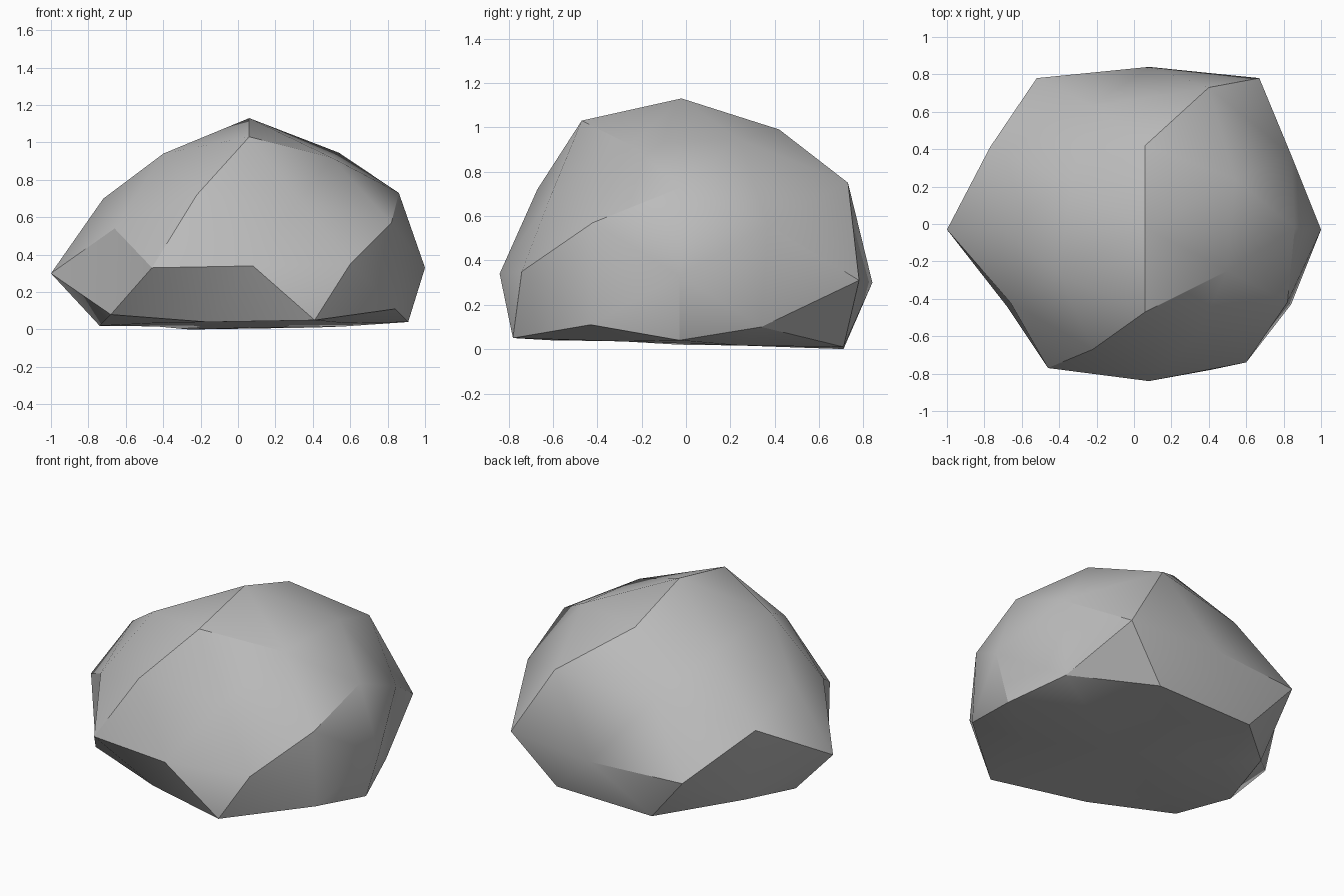
import bpy
import bmesh
import math
from mathutils import Vector

cube = bpy.data.objects.get("Cube")
if cube:
    bpy.data.objects.remove(cube, do_unlink=True)

# Stone colour
stone = bpy.data.materials.new("stone grey")
stone.use_nodes = True
grey = (0.5, 0.5, 0.5, 1)
stone.diffuse_color = grey
stone.node_tree.nodes["Principled BSDF"].inputs["Base Color"].default_value = grey


def icosahedron_points():
    """Corners of an icosahedron resting with one edge on top."""
    golden = (1 + math.sqrt(5)) / 2
    for a in (-1, 1):
        for b in (-golden, golden):
            yield from ((0, a, b), (a, b, 0), (b, 0, a))


def faceted_ball():
    """Icosahedron with every triangle split in four, pushed out to a ball."""
    bm = bmesh.new()
    for point in icosahedron_points():
        bm.verts.new(point)
    bmesh.ops.convex_hull(bm, input=bm.verts[:])
    bmesh.ops.subdivide_edges(bm, edges=bm.edges[:], cuts=1, use_grid_fill=True)
    for vert in bm.verts:
        vert.co.normalize()
    return bm


def boulder_shape(p):
    """Squash the ball into a boulder and cut its underside nearly flat."""
    x = p.x + 0.07 * (1 - p.x ** 4)
    y = p.y * 0.86 - 0.02 * (1 - p.y ** 2)
    z = 0.32 + p.z * 0.81
    return Vector((x, y, max(z, 0.025 - y * 0.035)))


def chip_corners(bm, corners):
    """Move the corner nearest to each given spot exactly onto it."""
    free = list(bm.verts)
    for corner in corners:
        spot = Vector(corner)
        nearest = min(free, key=lambda vert: (vert.co - spot).length)
        nearest.co = spot
        free.remove(nearest)


# Irregular corners, from the crown down to the foot
crown = [(.06, -.02, 1.13), (.06, -.47, 1.03), (.06, .42, .99),
         (-.4, -.27, .94), (.5, -.25, .92), (.54, .24, .945), (-.34, .21, .86)]
shoulder = [(.86, -.02, .73), (-.72, -.02, .7), (-.22, -.67, .72),
            (.33, -.61, .69), (.4, .73, .75), (-.22, .63, .69)]
flank = [(.82, -.42, .57), (.84, .37, .56), (-.66, -.42, .54), (-.77, .41, .56)]
girth = [(1, -.03, .33), (-1, -.03, .3), (.67, .78, .31), (-.52, .78, .3),
         (-.46, -.77, .33), (.6, -.74, .35), (.08, -.84, .34), (.08, .84, .3)]
foot = [(.84, -.43, .11), (.79, .34, .1), (-.68, -.44, .08), (-.65, .35, .07),
        (.41, -.78, .05), (-.16, -.61, .04), (.91, -.03, .04), (-.74, -.03, .02),
        (.4, .71, .01), (-.26, .71, 0)]

# Boulder
ball = faceted_ball()
for vert in ball.verts:
    vert.co = boulder_shape(vert.co)
chip_corners(ball, crown + shoulder + flank + girth + foot)
bmesh.ops.recalc_face_normals(ball, faces=ball.faces[:])

mesh = bpy.data.meshes.new("boulder")
ball.to_mesh(mesh)
ball.free()
mesh.materials.append(stone)
boulder = bpy.data.objects.new("boulder", mesh)
bpy.context.collection.objects.link(boulder)

# Soft facets with crisp ridges
bpy.ops.object.select_all(action="DESELECT")
boulder.select_set(True)
bpy.context.view_layer.objects.active = boulder
bpy.ops.object.shade_smooth_by_angle(angle=math.radians(30))
